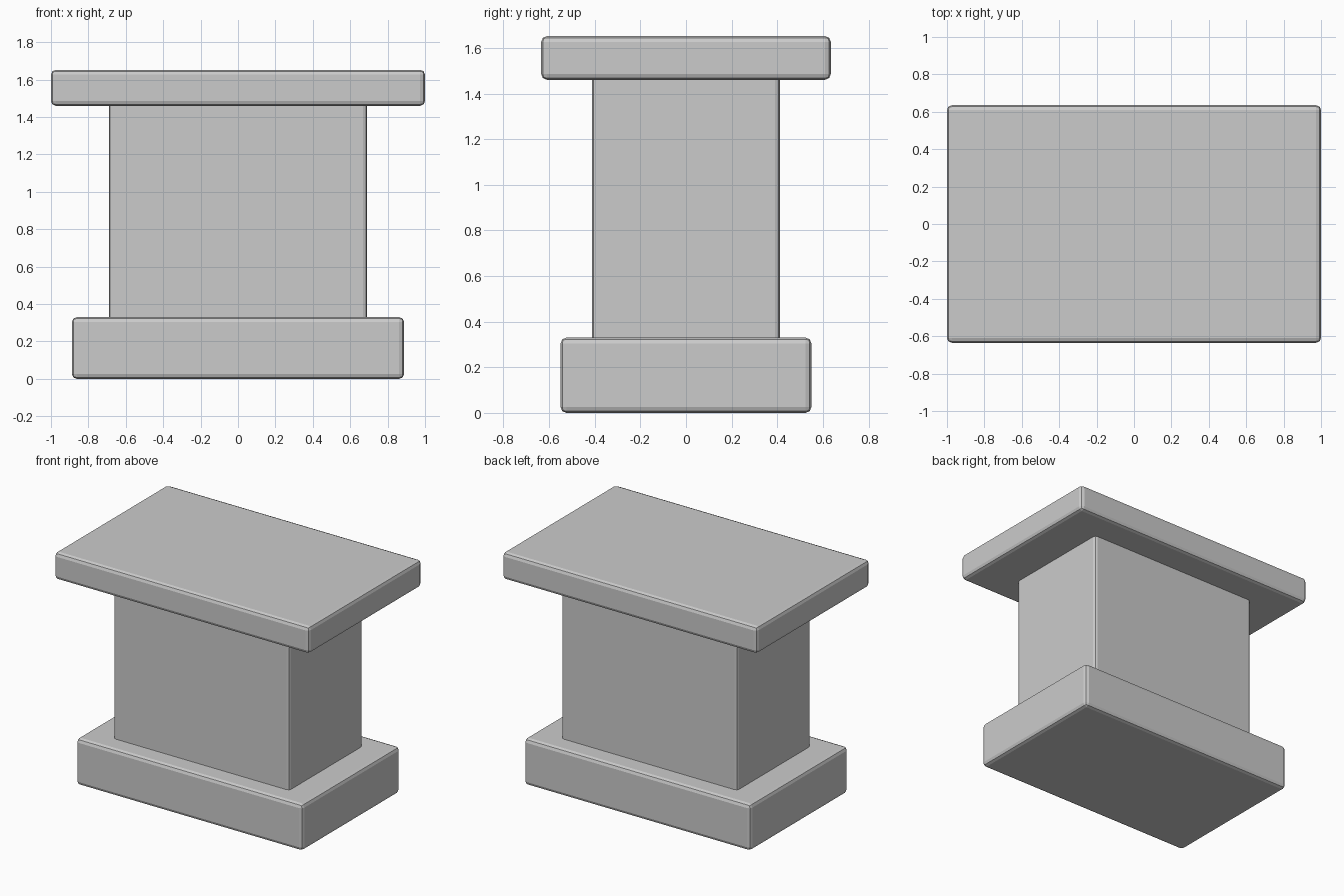
import bpy

if "Cube" in bpy.data.objects:
    bpy.data.objects.remove(bpy.data.objects["Cube"])


def block(name, width, depth, z0, z1, bevel):
    """Rounded-edge box centred on the z axis, spanning z0 to z1."""
    bpy.ops.mesh.primitive_cube_add(size=1, location=(0, 0, (z0 + z1) / 2))
    ob = bpy.context.object
    ob.name = name
    ob.scale = (width, depth, z1 - z0)
    bpy.ops.object.transform_apply(location=False, rotation=False, scale=True)
    mod = ob.modifiers.new("soft_edges", 'BEVEL')
    mod.width = bevel
    mod.segments = 2
    return ob


# Plinth at the bottom
block("base", 1.776, 1.10, 0.0, 0.33, 0.026)
# Pillar, its ends sunk into the plinth and the slab
block("pillar", 1.38, 0.824, 0.30, 1.49, 0.022)
# Wide slab on top
block("top_slab", 2.0, 1.27, 1.46, 1.652, 0.026)
